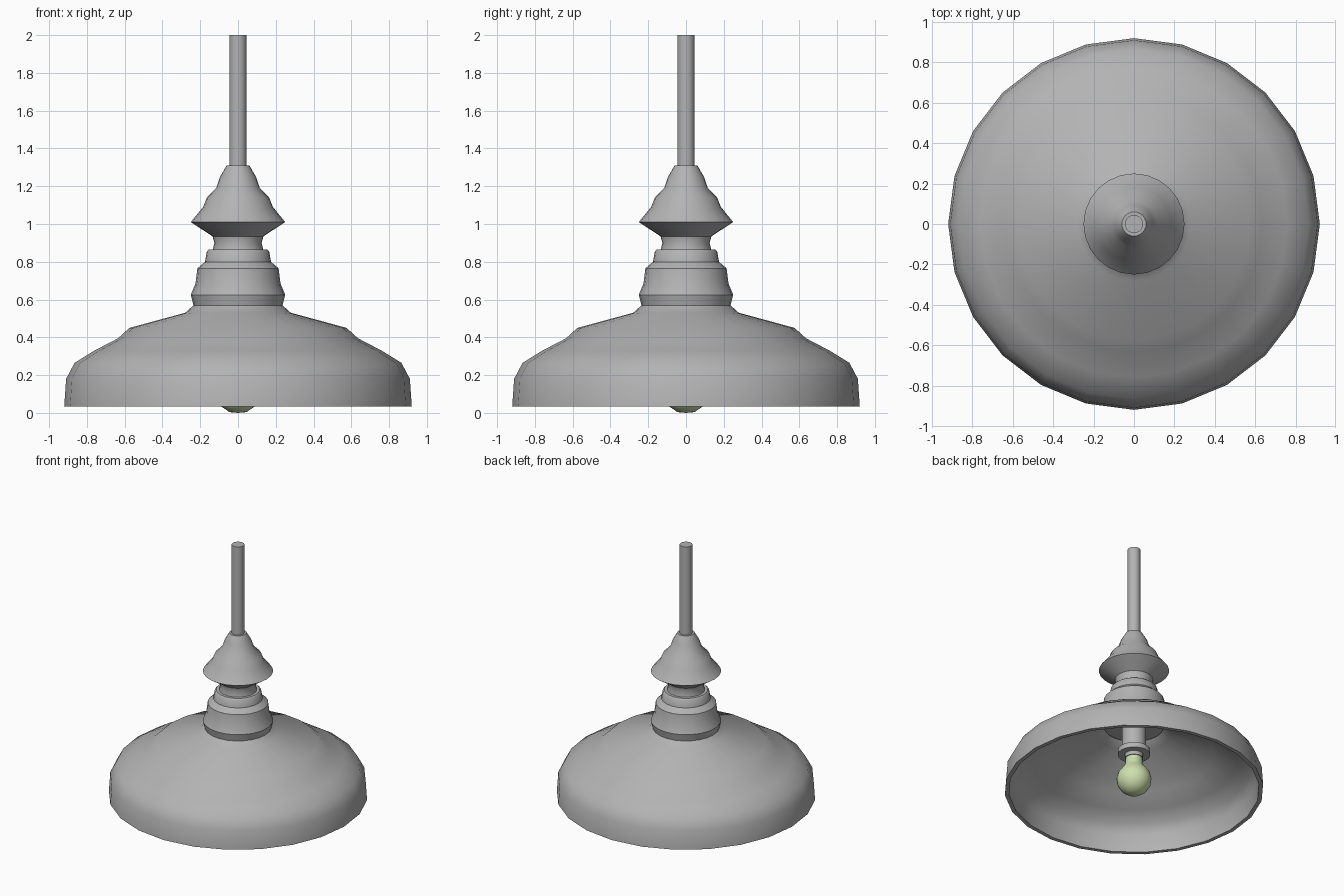
import bpy, math

if "Cube" in bpy.data.objects:
    bpy.data.objects.remove(bpy.data.objects["Cube"])

def material(name, col):
    m = bpy.data.materials.new(name)
    m.diffuse_color = (*col, 1)
    m.use_nodes = True
    m.node_tree.nodes["Principled BSDF"].inputs["Base Color"].default_value = m.diffuse_color
    return m

grey = material("grey metal", (0.45, 0.45, 0.45))
glow = material("pale green glass", (0.62, 0.74, 0.42))

def lathe(name, profile, mat, sides=24, angle=35, loop=False):
    """Spin a (radius, height) profile, listed bottom to top on the outside, around z."""
    verts, rings, faces = [], [], []
    for r, z in profile:
        start = len(verts)
        n = 1 if r == 0 else sides
        for i in range(n):
            a = 2 * math.pi * i / sides
            verts.append((r * math.cos(a), r * math.sin(a), z))
        rings.append([start + (i % n) for i in range(sides)])
    pairs = list(zip(rings, rings[1:])) + ([(rings[-1], rings[0])] if loop else [])
    for a, b in pairs:
        for i in range(sides):
            j = (i + 1) % sides
            f = list(dict.fromkeys((a[i], a[j], b[j], b[i])))
            faces.append(f)
    me = bpy.data.meshes.new(name)
    me.from_pydata(verts, [], faces)
    me.materials.append(mat)
    ob = bpy.data.objects.new(name, me)
    bpy.context.collection.objects.link(ob)
    bpy.context.view_layer.objects.active = ob
    ob.select_set(True)
    bpy.ops.object.shade_smooth_by_angle(angle=math.radians(angle))
    ob.select_set(False)
    return ob

# Wide shade with thickness: outside up, then inside down
lathe("shade", [(0.92, 0.035), (0.91, 0.18), (0.865, 0.265), (0.76, 0.33),
                (0.635, 0.395), (0.575, 0.45), (0.28, 0.53), (0.235, 0.57),
                (0.21, 0.55), (0.265, 0.505), (0.56, 0.425), (0.615, 0.37),
                (0.745, 0.30), (0.84, 0.24), (0.88, 0.17), (0.89, 0.035)],
      grey, loop=True)

# Collar above the shade
lathe("collar", [(0, 0.56), (0.235, 0.565), (0.25, 0.625), (0.225, 0.685),
                 (0.215, 0.765), (0.175, 0.80), (0.165, 0.855), (0.155, 0.865),
                 (0, 0.865)], grey)

# Neck and flared cap
lathe("cap", [(0, 0.86), (0.135, 0.86), (0.125, 0.90), (0.135, 0.935), (0.25, 1.01),
              (0.185, 1.09), (0.165, 1.14), (0.115, 1.19), (0.095, 1.25),
              (0.06, 1.31), (0, 1.31)], grey)

# Hanging rod
lathe("rod", [(0, 1.29), (0.045, 1.29), (0.045, 2.0), (0, 2.0)], grey)

# Lamp holder with flange
lathe("lamp_holder", [(0, 0.29), (0.065, 0.29), (0.065, 0.32), (0.115, 0.32),
                      (0.115, 0.36), (0.085, 0.36), (0.085, 0.57), (0, 0.57)], grey)

# Bulb
lathe("bulb", [(0, 0.0), (0.045, 0.004), (0.09, 0.035), (0.118, 0.08), (0.124, 0.125),
               (0.112, 0.17), (0.08, 0.21), (0.062, 0.24), (0.058, 0.31), (0, 0.31)],
      glow, angle=60)
